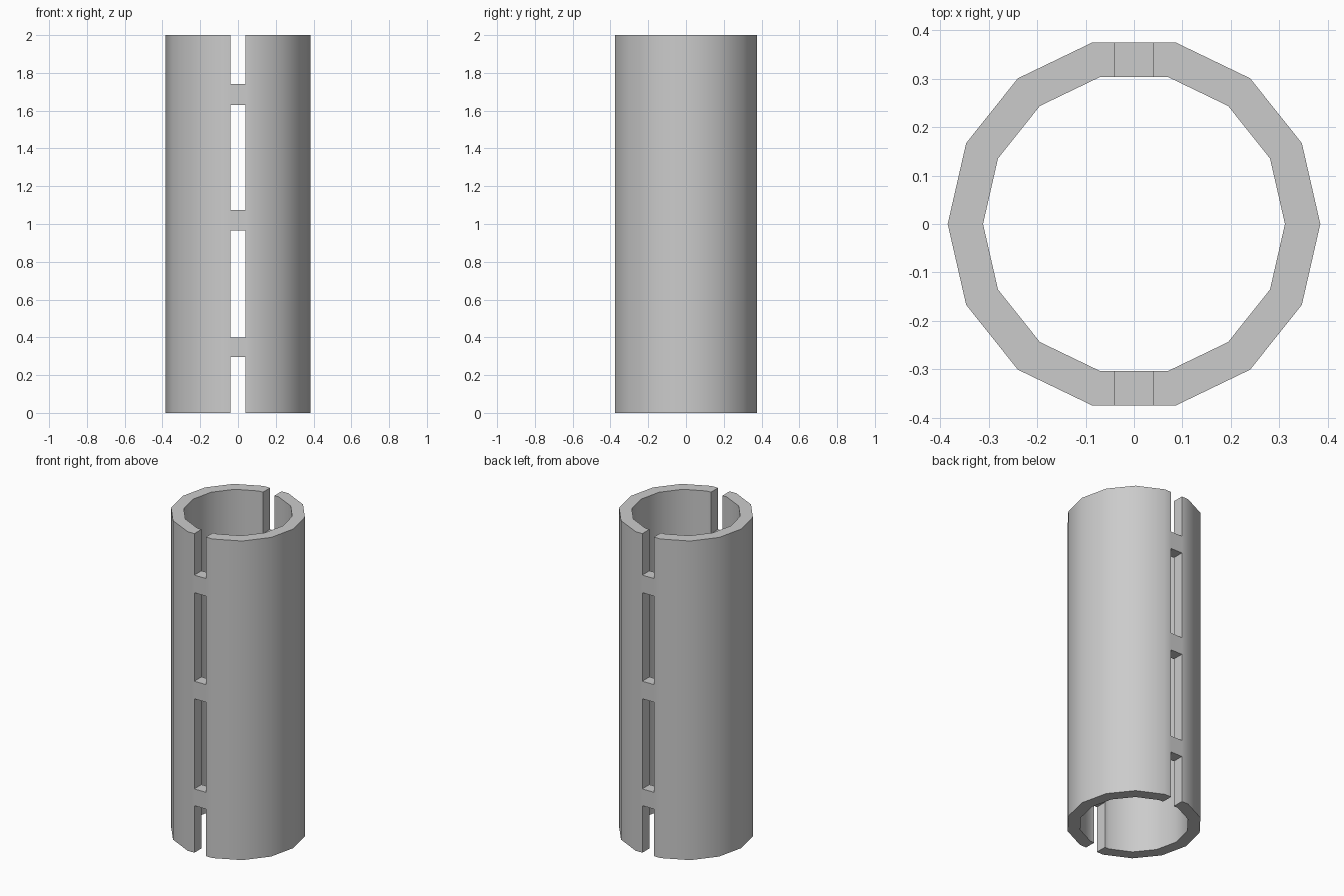
import bpy, bmesh
from math import pi, cos, sin

cube = bpy.data.objects.get("Cube")
if cube:
    bpy.data.objects.remove(cube)

SIDES, OUTER, INNER, SLOT = 14, 0.385, 0.312, 0.04
LEVELS = [0, 0.295, 0.40, 0.965, 1.075, 1.63, 1.74, 2]   # slots and bridges alternate


def ring(radius):
    """Polygon outline with extra points where the front and back slots cut it."""
    pts = []
    flat = radius * cos(pi / SIDES) if SIDES % 4 else radius
    flat = radius * sin(2 * pi * 3 / SIDES)
    for i in range(SIDES):
        a = 2 * pi * i / SIDES
        pts.append((radius * cos(a), radius * sin(a)))
        if i == 3:
            pts += [(SLOT, flat), (-SLOT, flat)]
        if i == 10:
            pts += [(-SLOT, -flat), (SLOT, -flat)]
    return pts


outer, inner = ring(OUTER), ring(INNER)
n, rows = len(outer), len(LEVELS) - 1
slot_columns = {i for i in range(n)
                if abs(outer[i][0]) < SLOT + 0.001 and abs(outer[(i + 1) % n][0]) < SLOT + 0.001}


def solid(i, k):
    return 0 <= k < rows and (i % n not in slot_columns or k % 2 == 1)


# Tube wall, with the end rims and slot edges closed where a cell is missing
bm = bmesh.new()
vo = [[bm.verts.new((x, y, z)) for x, y in outer] for z in LEVELS]
vi = [[bm.verts.new((x, y, z)) for x, y in inner] for z in LEVELS]
for k in range(rows):
    for i in range(n):
        if not solid(i, k):
            continue
        j = (i + 1) % n
        bm.faces.new((vo[k][i], vo[k][j], vo[k + 1][j], vo[k + 1][i]))
        bm.faces.new((vi[k][j], vi[k][i], vi[k + 1][i], vi[k + 1][j]))
        if not solid(i, k - 1):
            bm.faces.new((vo[k][j], vo[k][i], vi[k][i], vi[k][j]))
        if not solid(i, k + 1):
            bm.faces.new((vo[k + 1][i], vo[k + 1][j], vi[k + 1][j], vi[k + 1][i]))
        if not solid(i - 1, k):
            bm.faces.new((vo[k][i], vo[k + 1][i], vi[k + 1][i], vi[k][i]))
        if not solid(i + 1, k):
            bm.faces.new((vo[k + 1][j], vo[k][j], vi[k][j], vi[k + 1][j]))
bmesh.ops.delete(bm, geom=[v for v in bm.verts if not v.link_faces], context='VERTS')
bmesh.ops.recalc_face_normals(bm, faces=bm.faces)
mesh = bpy.data.meshes.new("slotted_tube")
bm.to_mesh(mesh)
bm.free()
tube = bpy.data.objects.new("slotted_tube", mesh)
bpy.context.collection.objects.link(tube)

# Plain grey
grey = bpy.data.materials.new("light_grey")
grey.use_nodes = True
color = (0.6, 0.6, 0.6, 1)
grey.diffuse_color = color
grey.node_tree.nodes["Principled BSDF"].inputs["Base Color"].default_value = color
mesh.materials.append(grey)

# Soft shading around the wall, crisp rims and slots
bpy.context.view_layer.objects.active = tube
tube.select_set(True)
bpy.ops.object.shade_smooth_by_angle(angle=pi / 6)
